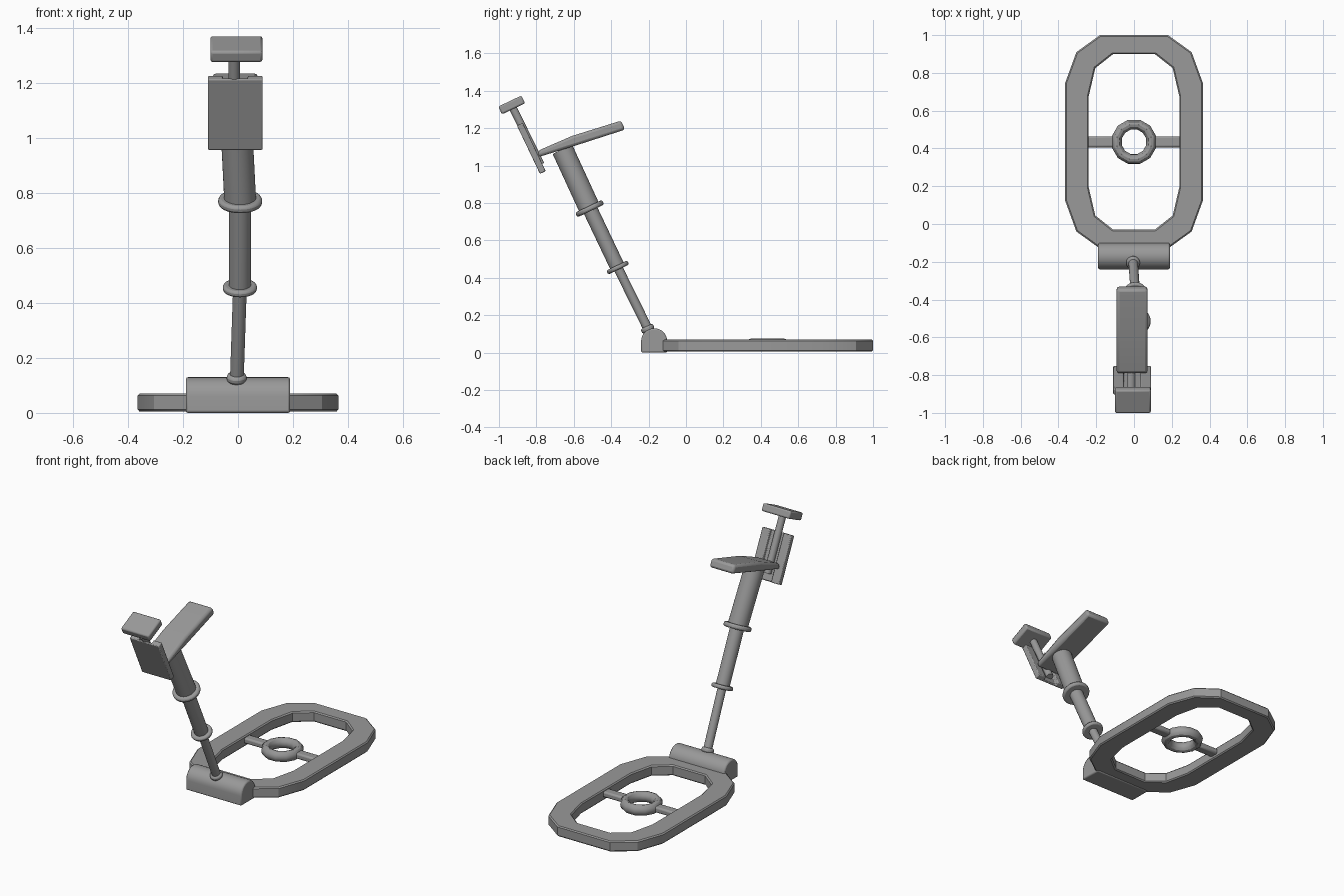
import bpy, bmesh, math
from mathutils import Vector, Matrix

default = bpy.data.objects.get("Cube")
if default:
    bpy.data.objects.remove(default, do_unlink=True)

TILT = math.radians(25.5)
grey = bpy.data.materials.new("plain grey")
grey.use_nodes = True
GREY = (0.32, 0.32, 0.32, 1)
grey.diffuse_color = GREY
grey.node_tree.nodes["Principled BSDF"].inputs["Base Color"].default_value = GREY


def finish(bm, name, bevel=0.0, segments=1, matrix=None):
    """Turn a bmesh into a named, shaded object."""
    bmesh.ops.recalc_face_normals(bm, faces=bm.faces)
    mesh = bpy.data.meshes.new(name)
    bm.to_mesh(mesh)
    bm.free()
    mesh.materials.append(grey)
    ob = bpy.data.objects.new(name, mesh)
    bpy.context.collection.objects.link(ob)
    if matrix:
        ob.matrix_world = matrix
    if bevel:
        mod = ob.modifiers.new("soft edges", 'BEVEL')
        mod.width, mod.segments = bevel, segments
        mod.limit_method = 'ANGLE'
        mod.angle_limit = math.radians(40)
    bpy.ops.object.select_all(action='DESELECT')
    ob.select_set(True)
    bpy.context.view_layer.objects.active = ob
    bpy.ops.object.shade_smooth_by_angle(angle=math.radians(30))
    return ob


def extrude(points, offset, name, **kw):
    """Extrude a closed outline of 3D points along an offset."""
    bm = bmesh.new()
    face = bm.faces.new([bm.verts.new(p) for p in points])
    out = bmesh.ops.extrude_face_region(bm, geom=[face])
    moved = [v for v in out["geom"] if isinstance(v, bmesh.types.BMVert)]
    bmesh.ops.translate(bm, vec=offset, verts=moved)
    return finish(bm, name, **kw)


def rod(start, end, radius, name, bevel=0.0, sides=32):
    a, b = Vector(start), Vector(end)
    bm = bmesh.new()
    bmesh.ops.create_cone(bm, cap_ends=True, segments=sides, radius1=radius,
                          radius2=radius, depth=(b - a).length)
    turn = (b - a).to_track_quat('Z', 'Y').to_matrix().to_4x4()
    return finish(bm, name, bevel, 2, Matrix.Translation((a + b) / 2) @ turn)


def collar(center, radius, thickness, name):
    half = Vector((0, -math.sin(TILT), math.cos(TILT))) * thickness / 2
    c = Vector(center)
    return rod(c - half, c + half, radius, name, thickness * 0.35)


def box(center, size, name, bevel, tilt=0.0):
    bm = bmesh.new()
    bmesh.ops.create_cube(bm, size=1)
    bmesh.ops.scale(bm, vec=size, verts=bm.verts)
    m = Matrix.Translation(center) @ Matrix.Rotation(tilt, 4, 'X')
    return finish(bm, name, bevel, 2, m)


# Faceted base frame: bridge outer and inner outlines at both heights
MID_Y = 0.435


def outline(corner):
    pts = [(x, y) for x, y in corner]
    pts += [(x, -y) for x, y in reversed(corner)]
    return pts + [(-x, -y) for x, y in pts]


outer = outline([(0.18, 0.565), (0.305, 0.475), (0.365, 0.31)])
inner = outline([(0.11, 0.465), (0.205, 0.39), (0.24, 0.24)])
bm = bmesh.new()
loops = [[bm.verts.new((x, y + MID_Y, z)) for x, y in ring]
         for ring, z in ((outer, 0.005), (outer, 0.07), (inner, 0.07), (inner, 0.005))]
n = len(outer)
for k in range(4):
    a, b = loops[k], loops[(k + 1) % 4]
    for i in range(n):
        j = (i + 1) % n
        bm.faces.new((a[i], a[j], b[j], b[i]))
frame = finish(bm, "base_frame", 0.007)
frame.modifiers[0].angle_limit = math.radians(60)

# Centre ring and its two crossbars
bm = bmesh.new()
verts = []
for i in range(12):
    a = math.tau * (i + 0.5) / 12
    row = []
    for k in range(12):
        t = math.tau * k / 12
        r = 0.094 + 0.027 * math.cos(t)
        row.append(bm.verts.new((r * math.cos(a), MID_Y + r * math.sin(a),
                                 0.042 + 0.032 * math.sin(t))))
    verts.append(row)
for i in range(12):
    for k in range(12):
        u, v = verts[i], verts[(i + 1) % 12]
        m = (k + 1) % 12
        bm.faces.new((u[k], v[k], v[m], u[m]))
finish(bm, "centre_ring")
for side, name in ((1, "left_crossbar"), (-1, "right_crossbar")):
    box((side * 0.18, MID_Y, 0.042), (0.15, 0.058, 0.035), name, 0.01)

# Domed hinge block
profile = [(-0.19, -0.1, 0), (-0.19, -0.1, 0.06)]
profile += [(-0.19, -0.17 + 0.07 * math.cos(a), 0.06 + 0.07 * math.sin(a))
            for a in (math.pi * i / 16 for i in range(1, 16))]
profile += [(-0.19, -0.24, 0.06), (-0.19, -0.24, 0)]
extrude(profile, (0.38, 0, 0), "hinge_block", bevel=0.008, segments=2)

# Telescopic shaft and collars
foot, low = (-0.005, -0.19, 0.1), (0.007, -0.365, 0.455)
high, top = (0.008, -0.515, 0.77), (-0.008, -0.66, 1.085)
rod(foot, low, 0.025, "lower_shaft")
rod(low, high, 0.04, "middle_shaft")
rod(high, top, 0.058, "upper_shaft")
collar((-0.005, -0.205, 0.127), 0.036, 0.03, "foot_collar")
collar(low, 0.062, 0.024, "lower_collar")
collar(high, 0.08, 0.028, "upper_collar")

# Bent arm rest
rest = [(-0.79, 1.045), (-0.59, 1.107), (-0.326, 1.192),
        (-0.347, 1.24), (-0.61, 1.158), (-0.79, 1.08)]
extrude([(-0.092, y, z) for y, z in rest], (0.164, 0, 0), "arm_rest",
        bevel=0.014, segments=2)

# Grooved control panel: channel section running along the tilted axis
panel = Matrix.Translation((-0.01, -0.827, 1.092)) @ Matrix.Rotation(TILT, 4, 'X')
section = [(-0.1, -0.017), (0.1, -0.017), (0.1, 0.017), (0.045, 0.017),
           (0.045, -0.005), (-0.045, -0.005), (-0.045, 0.017), (-0.1, 0.017)]
extrude([(x, y, -0.143) for x, y in section], (0, 0, 0.286), "control_panel",
        bevel=0.005, segments=2, matrix=panel)

# Stem and head block
rod(panel @ Vector((-0.004, 0.008, -0.1)), panel @ Vector((-0.004, 0.004, 0.245)),
    0.021, "head_stem")
box((-0.006, -0.932, 1.324), (0.19, 0.137, 0.046), "head_block", 0.009, TILT)
